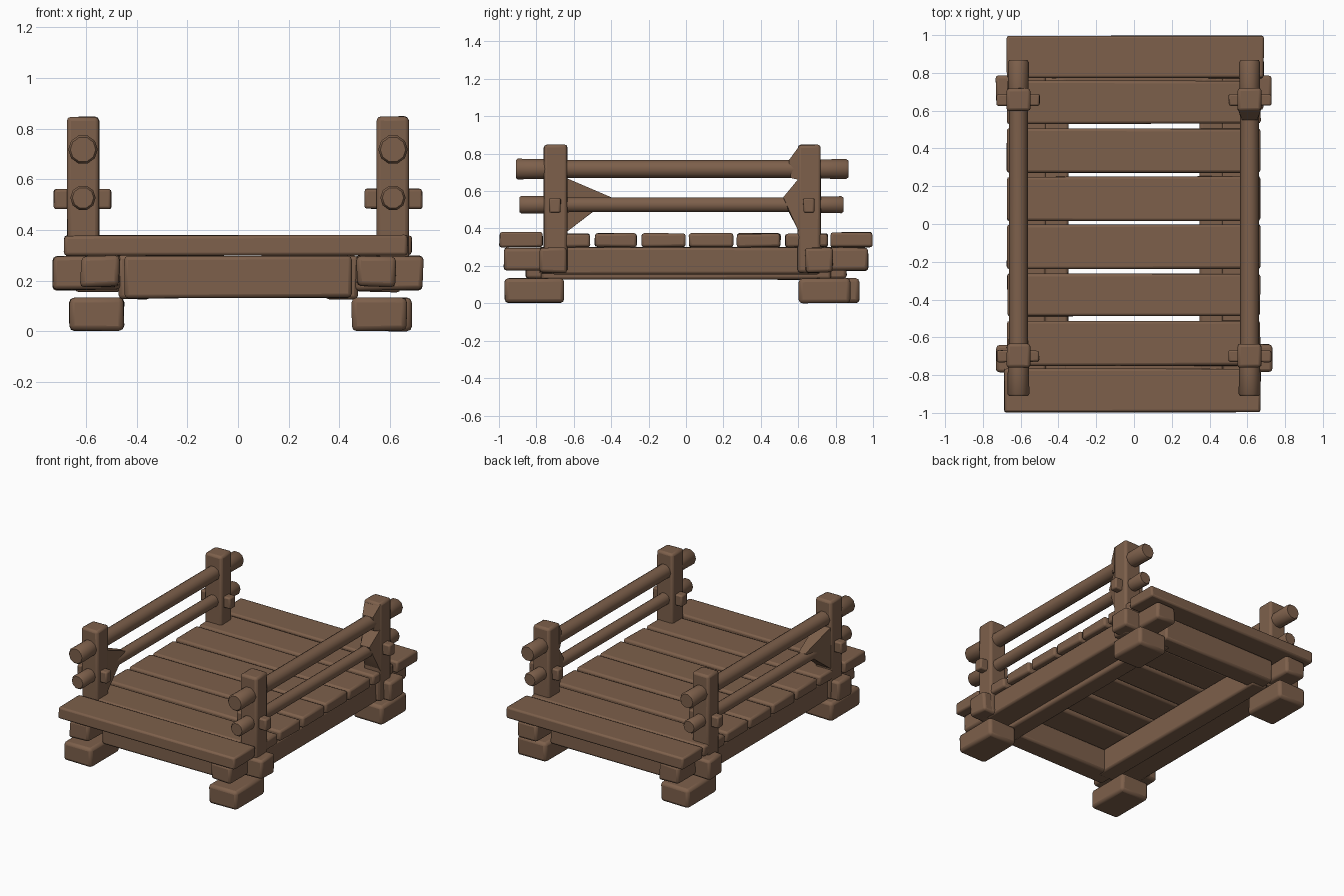
import bpy, bmesh, math, random
from mathutils import Vector

if "Cube" in bpy.data.objects:
    bpy.data.objects.remove(bpy.data.objects["Cube"])

random.seed(4)
wood = bpy.data.materials.new("brown wood")
wood.diffuse_color = (0.205, 0.116, 0.07, 1)
wood.use_nodes = True
wood.node_tree.nodes["Principled BSDF"].inputs["Base Color"].default_value = wood.diffuse_color


def finish(name, bm, bevel):
    bmesh.ops.recalc_face_normals(bm, faces=bm.faces[:])
    me = bpy.data.meshes.new(name)
    bm.to_mesh(me)
    bm.free()
    me.materials.append(wood)
    ob = bpy.data.objects.new(name, me)
    bpy.context.collection.objects.link(ob)
    bpy.context.view_layer.objects.active = ob
    ob.select_set(True)
    bpy.ops.object.shade_smooth_by_angle(angle=math.radians(40))
    ob.select_set(False)
    if bevel:
        mod = ob.modifiers.new("worn edges", 'BEVEL')
        mod.width = bevel
        mod.segments = 2
    return ob


def box(name, x, y, z, bevel=0.015, wobble=0.005):
    """Hewn block given as min/max ranges, corners slightly uneven."""
    lo = Vector((min(x), min(y), min(z)))
    hi = Vector((max(x), max(y), max(z)))
    bm = bmesh.new()
    bmesh.ops.create_cube(bm, size=1)
    for v in bm.verts:
        for i in range(3):
            inward = random.uniform(0, wobble)
            v.co[i] = hi[i] - inward if v.co[i] > 0 else lo[i] + inward
    return finish(name, bm, bevel)


def log(name, x, z, stations):
    """Round rail along y; stations are (y, radius)."""
    n = 10
    bm = bmesh.new()
    rings = []
    for y, r in stations:
        rings.append([bm.verts.new((x + r * math.cos(2 * math.pi * i / n), y,
                                    z + r * math.sin(2 * math.pi * i / n))) for i in range(n)])
    for a, b in zip(rings, rings[1:]):
        for i in range(n):
            bm.faces.new((a[i], a[(i + 1) % n], b[(i + 1) % n], b[i]))
    bm.faces.new(rings[0])
    bm.faces.new(rings[-1])
    return finish(name, bm, 0)


def flare(name, x, points, half_in, half_out):
    """Splayed wood between post and rail; points are (y, z, is_post_side)."""
    bm = bmesh.new()
    for y, z, post in points:
        h = half_in if post else half_out
        bm.verts.new((x - h, y, z))
        bm.verts.new((x + h, y, z))
    bmesh.ops.convex_hull(bm, input=bm.verts[:])
    return finish(name, bm, 0)


# deck planks
rows = [(-0.752, -0.51), (-0.49, -0.26), (-0.242, 0.0),
        (0.012, 0.255), (0.27, 0.508), (0.527, 0.762)]
for i, y in enumerate(rows):
    box(f"deck_plank_{i + 1}", (-0.675, 0.672), y, (0.298, 0.376), 0.014, 0.006)
box("front_end_plank", (-0.69, 0.673), (-1.0, -0.762), (0.298, 0.382), 0.012)
box("back_end_plank", (-0.675, 0.69), (0.77, 1.0), (0.298, 0.382), 0.012)

# cross beams under both ends
box("front_cross_beam", (-0.45, 0.45), (-0.86, -0.71), (0.13, 0.30))
box("back_cross_beam", (-0.45, 0.45), (0.71, 0.86), (0.13, 0.30))

for s, side in ((-1, "left"), (1, "right")):
    # long beams along the sides
    box(f"{side}_outer_beam", (s * 0.46, s * 0.645), (-0.72, 0.72), (0.153, 0.302))
    box(f"{side}_inner_beam", (s * 0.345, s * 0.475), (-0.78, 0.78), (0.125, 0.302))

    # railing logs, thicker where they pass the posts
    log(f"{side}_top_rail", s * 0.612, 0.718,
        [(-0.91, 0.05), (-0.90, 0.058), (-0.76, 0.056), (-0.62, 0.05),
         (0.6, 0.05), (0.72, 0.054), (0.855, 0.056), (0.868, 0.048)])
    log(f"{side}_lower_rail", s * 0.612, 0.527,
        [(-0.89, 0.042), (-0.88, 0.05), (-0.76, 0.048), (-0.62, 0.042),
         (0.6, 0.042), (0.72, 0.045), (0.83, 0.048), (0.843, 0.04)])

    for e, end in ((-1, "front"), (1, "back")):
        tag = f"{end}_{side}"
        post_y = (-0.763, -0.632) if e < 0 else (0.595, 0.722)
        foot_y = (-0.972, -0.65) if e < 0 else (0.602, 0.93 if s < 0 else 0.88)
        foot_x = (s * 0.448, s * 0.668)
        if (s, e) == (1, 1):
            foot_x = (0.46, 0.69)
        # post, foot, protruding beam end and pegs
        box(f"{tag}_post", (s * 0.545, s * 0.677), post_y, (0.16, 0.85), 0.016)
        box(f"{tag}_foot", foot_x, foot_y, (0, 0.135), 0.02, 0.004)
        box(f"{tag}_beam_end", (s * 0.465, s * 0.625), (e * 0.68, e * 0.978), (0.172, 0.302), 0.018, 0.008)
        box(f"{tag}_side_block", (s * 0.46, s * 0.735), (e * 0.635, e * 0.79), (0.16, 0.303), 0.016, 0.008)
        peg = -0.7 if e < 0 else 0.657
        box(f"{tag}_peg", (s * 0.498, s * 0.73), (peg - 0.033, peg + 0.033), (0.482, 0.566), 0.01)

# splayed joints where rail and post meet
flare("front_left_joint", -0.612,
      [(-0.64, 0.67, 1), (-0.64, 0.38, 1), (-0.40, 0.567, 0), (-0.50, 0.487, 0)], 0.055, 0.025)
flare("back_right_joint", 0.612,
      [(0.605, 0.67, 1), (0.605, 0.38, 1), (0.52, 0.567, 0), (0.55, 0.487, 0)], 0.06, 0.035)
flare("back_right_top_joint", 0.612,
      [(0.605, 0.84, 1), (0.605, 0.66, 1), (0.55, 0.765, 0), (0.56, 0.67, 0)], 0.06, 0.04)
